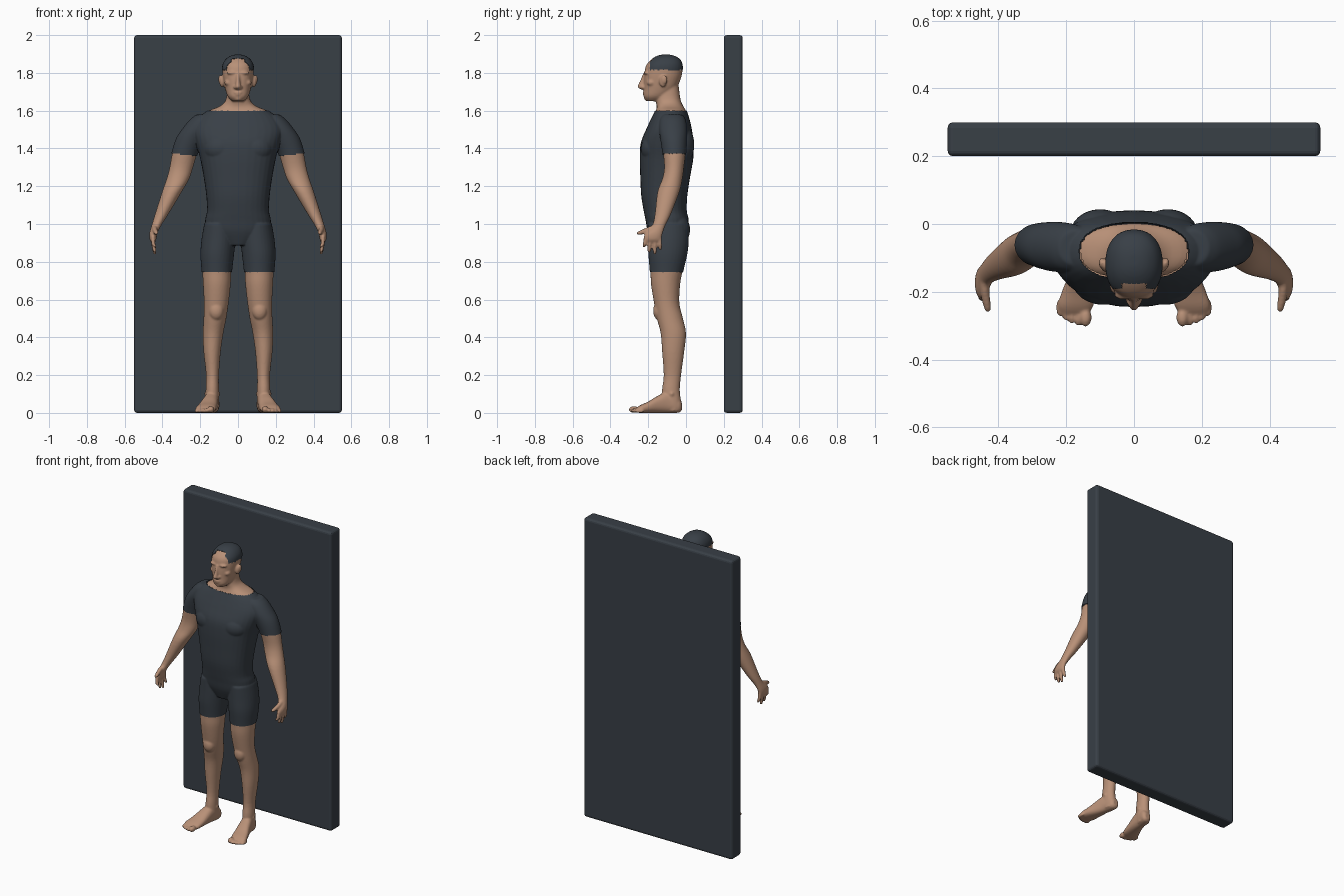
import bpy
import bmesh
from math import cos, sin, pi, copysign
from mathutils import Vector, Matrix

default_cube = bpy.data.objects.get("Cube")
if default_cube:
    bpy.data.objects.remove(default_cube, do_unlink=True)


def make_material(name, colour):
    material = bpy.data.materials.new(name)
    material.use_nodes = True
    rgba = (*colour, 1)
    material.diffuse_color = rgba
    shader = material.node_tree.nodes["Principled BSDF"]
    shader.inputs["Base Color"].default_value = rgba
    shader.inputs["Roughness"].default_value = .7
    return material


skin = make_material("skin tan", (.48, .28, .185))
cloth = make_material("charcoal", (.04, .05, .062))


def add_object(name, mesh, material):
    obj = bpy.data.objects.new(name, mesh)
    mesh.materials.clear()
    mesh.materials.append(material)
    bpy.context.scene.collection.objects.link(obj)
    return obj


body = bmesh.new()


def spline(a, b, c, d, t):
    """Smooth value between b and c."""
    return b + (c - a) * t / 2 + (a - b * 5 / 2 + c * 2 - d / 2) * t * t \
        + ((b - c) * 3 + d - a) / 2 * t * t * t


def loft(sections, axis="z", sides=32, steps=4, power=2.0, mirror=False):
    """Closed skin through oval sections (x, y, z, half width, half depth)."""
    padded = [sections[0], *sections, sections[-1]]
    rows = []
    for i in range(len(sections) - 1):
        for step in range(steps):
            rows.append([spline(*v, step / steps) for v in zip(*padded[i:i + 4])])
    rows.append(sections[-1])
    for side in ((1, -1) if mirror else (1,)):
        rings = []
        for x, y, z, wide, deep in rows:
            ring = []
            for k in range(sides):
                angle = 2 * pi * k / sides
                u, v = (copysign(abs(f) ** (2 / power), f)
                        for f in (cos(angle), sin(angle)))
                offset = Vector((u * wide, v * deep, 0) if axis == "z"
                                else (u * wide, 0, v * deep))
                point = Vector((x, y, z)) + offset
                point.x *= side
                ring.append(body.verts.new(point))
            rings.append(ring)
        for low, high in zip(rings, rings[1:]):
            for k in range(sides):
                n = (k + 1) % sides
                body.faces.new((low[k], low[n], high[n], high[k]))
        body.faces.new(rings[0])
        body.faces.new(rings[-1])


def blob(centre, radii, mirror=True):
    """Ellipsoid muscle or facial mass."""
    for side in ((1, -1) if mirror else (1,)):
        place = Matrix.Translation((centre[0] * side, centre[1], centre[2]))
        bmesh.ops.create_uvsphere(body, u_segments=24, v_segments=16, radius=1,
                                  matrix=place @ Matrix.Diagonal((*radii, 1)))


# Torso and neck
loft([(0, -.10, .89, .07, .07), (0, -.098, .96, .16, .10), (0, -.10, 1.02, .17, .11),
      (0, -.11, 1.07, .16, .11), (0, -.115, 1.15, .164, .118), (0, -.11, 1.25, .178, .128),
      (0, -.103, 1.35, .197, .138), (0, -.10, 1.43, .22, .135), (0, -.09, 1.5, .235, .117),
      (0, -.083, 1.56, .205, .096), (0, -.08, 1.6, .155, .08), (0, -.085, 1.625, .095, .07),
      (0, -.095, 1.66, .064, .066), (0, -.10, 1.74, .055, .06)], power=2.3)
blob((.09, -.165, 1.4), (.09, .07, .075))       # chest
blob((.1, -.03, 1.42), (.085, .07, .11))        # shoulder blades
blob((.085, -.06, .97), (.08, .078, .085))      # seat

# Arms and palms
loft([(.17, -.07, 1.575, .05, .05), (.185, -.07, 1.55, .067, .065), (.22, -.068, 1.5, .073, .07),
      (.25, -.065, 1.45, .075, .067), (.28, -.062, 1.38, .067, .06),
      (.30, -.063, 1.3, .062, .052), (.318, -.072, 1.24, .06, .053),
      (.35, -.093, 1.17, .052, .058), (.405, -.123, 1.05, .035, .042),
      (.433, -.145, .99, .025, .035), (.448, -.17, .95, .021, .046),
      (.45, -.176, .92, .018, .046), (.45, -.176, .905, .01, .04)], mirror=True)

# Fingers and thumb
for start, reach, bottom in ((-.212, -.222, .875), (-.19, -.195, .848),
                             (-.165, -.165, .84), (-.14, -.136, .862)):
    loft([(.45, start, .935, .011, .012), (.448, (start + reach) / 2, .895, .011, .011),
          (.441, reach, bottom + .008, .009, .009), (.439, reach, bottom, .004, .004)],
         sides=12, mirror=True)
loft([(.44, -.15, .985, .014, .018), (.44, -.2, .968, .014, .017),
      (.433, -.245, .954, .011, .011), (.431, -.26, .951, .005, .005)],
     axis="y", sides=12, mirror=True)

# Legs
loft([(.1, -.095, 1, .075, .1), (.103, -.092, .92, .086, .103), (.11, -.096, .84, .085, .099),
      (.112, -.103, .75, .077, .085), (.112, -.108, .68, .073, .077),
      (.115, -.102, .58, .065, .067), (.122, -.085, .5, .06, .069),
      (.132, -.067, .42, .054, .067), (.137, -.068, .32, .045, .058),
      (.135, -.072, .2, .034, .046), (.136, -.08, .12, .035, .047),
      (.135, -.075, .05, .035, .05), (.135, -.07, .01, .03, .04)], mirror=True)
blob((.115, -.14, .54), (.04, .034, .05))       # kneecaps
blob((.136, -.075, .1), (.042, .022, .022))     # ankle bones

# Feet and toes
loft([(.128, -.022, .035, .018, .02), (.13, -.04, .042, .032, .041),
      (.14, -.1, .055, .037, .055), (.15, -.15, .045, .043, .045),
      (.163, -.2, .03, .05, .03), (.172, -.24, .021, .053, .021),
      (.175, -.262, .015, .042, .013)], axis="y", power=2.4, mirror=True)
for toe in range(5):
    size = .018 if toe == 0 else .0125 - toe * .0004
    blob((.143 + toe * .018 + (.004 if toe else 0), -.276 + toe * toe * .0018, size),
         (size, .027, size))

# Head
loft([(0, -.172, 1.65, .03, .036), (0, -.16, 1.675, .054, .064),
      (0, -.138, 1.715, .068, .085), (0, -.127, 1.76, .077, .096),
      (0, -.12, 1.8, .082, .1), (0, -.115, 1.84, .081, .096),
      (0, -.108, 1.87, .065, .076), (0, -.107, 1.888, .04, .046),
      (0, -.107, 1.895, .015, .018)], power=2.25)
# Nose
loft([(0, -.212, 1.80, .01, .014), (0, -.224, 1.765, .01, .016),
      (0, -.234, 1.735, .014, .02), (0, -.234, 1.722, .016, .02),
      (0, -.222, 1.712, .012, .015)], sides=16)
blob((.013, -.227, 1.724), (.01, .014, .01))            # nostrils
blob((.03, -.207, 1.8), (.03, .017, .009))              # brows
blob((.03, -.203, 1.778), (.014, .012, .008))           # eyes
blob((.05, -.182, 1.748), (.022, .026, .018))           # cheekbones
blob((0, -.216, 1.697), (.026, .015, .005), False)      # upper lip
blob((0, -.214, 1.686), (.022, .015, .006), False)      # lower lip
blob((0, -.2, 1.664), (.024, .022, .014), False)        # chin
# Ears
blob((.084, -.122, 1.755), (.014, .02, .031))
blob((.095, -.115, 1.765), (.009, .016, .024))

# Fuse all masses into one smooth body
bmesh.ops.recalc_face_normals(body, faces=body.faces)
draft_mesh = bpy.data.meshes.new("body_draft")
body.to_mesh(draft_mesh)
body.free()
draft = add_object("body_draft", draft_mesh, skin)
remesh = draft.modifiers.new("fuse", "REMESH")
remesh.mode = "VOXEL"
remesh.voxel_size = .0055
soften = draft.modifiers.new("soften", "SMOOTH")
soften.factor = .5
soften.iterations = 3
bpy.context.view_layer.update()
graph = bpy.context.evaluated_depsgraph_get()
fused = bpy.data.meshes.new_from_object(draft.evaluated_get(graph))
bpy.data.objects.remove(draft, do_unlink=True)


def part_at(point):
    """Which garment or skin area a spot on the body belongs to."""
    x, y, z = abs(point.x), point.y, point.z
    if z > 1.815 and y > (-.175 if x < .035 else -.19):
        return "hair"
    if 1.07 < z < 1.597:
        return "skin_body" if x > .212 and z < 1.367 + (x - .28) * .1 else "shirt"
    if .745 < z <= 1.07 and x < .25:
        return "shorts"
    return "skin_body"


# Split into skin and slightly raised clothes and hair
for name, material, raise_by in (("skin_body", skin, 0), ("shirt", cloth, .004),
                                 ("shorts", cloth, .004), ("hair", cloth, .002)):
    piece = bmesh.new()
    piece.from_mesh(fused)
    piece.normal_update()
    unwanted = [f for f in piece.faces if part_at(f.calc_center_median()) != name]
    for vert in piece.verts:
        vert.co += vert.normal * raise_by
    bmesh.ops.delete(piece, geom=unwanted, context="FACES")
    for face in piece.faces:
        face.smooth = True
        face.material_index = 0
    mesh = bpy.data.meshes.new(name)
    piece.to_mesh(mesh)
    piece.free()
    add_object(name, mesh, material)
bpy.data.meshes.remove(fused)

# Upright back panel with rounded edges
slab = bmesh.new()
bmesh.ops.create_cube(slab, size=1, matrix=Matrix.Translation((0, .25, 1))
                      @ Matrix.Diagonal((1.1, .1, 2, 1)))
bmesh.ops.bevel(slab, geom=slab.edges[:], offset=.016, segments=3, profile=.5,
                affect="EDGES")
slab_mesh = bpy.data.meshes.new("back_panel")
slab.to_mesh(slab_mesh)
slab.free()
add_object("back_panel", slab_mesh, cloth)
